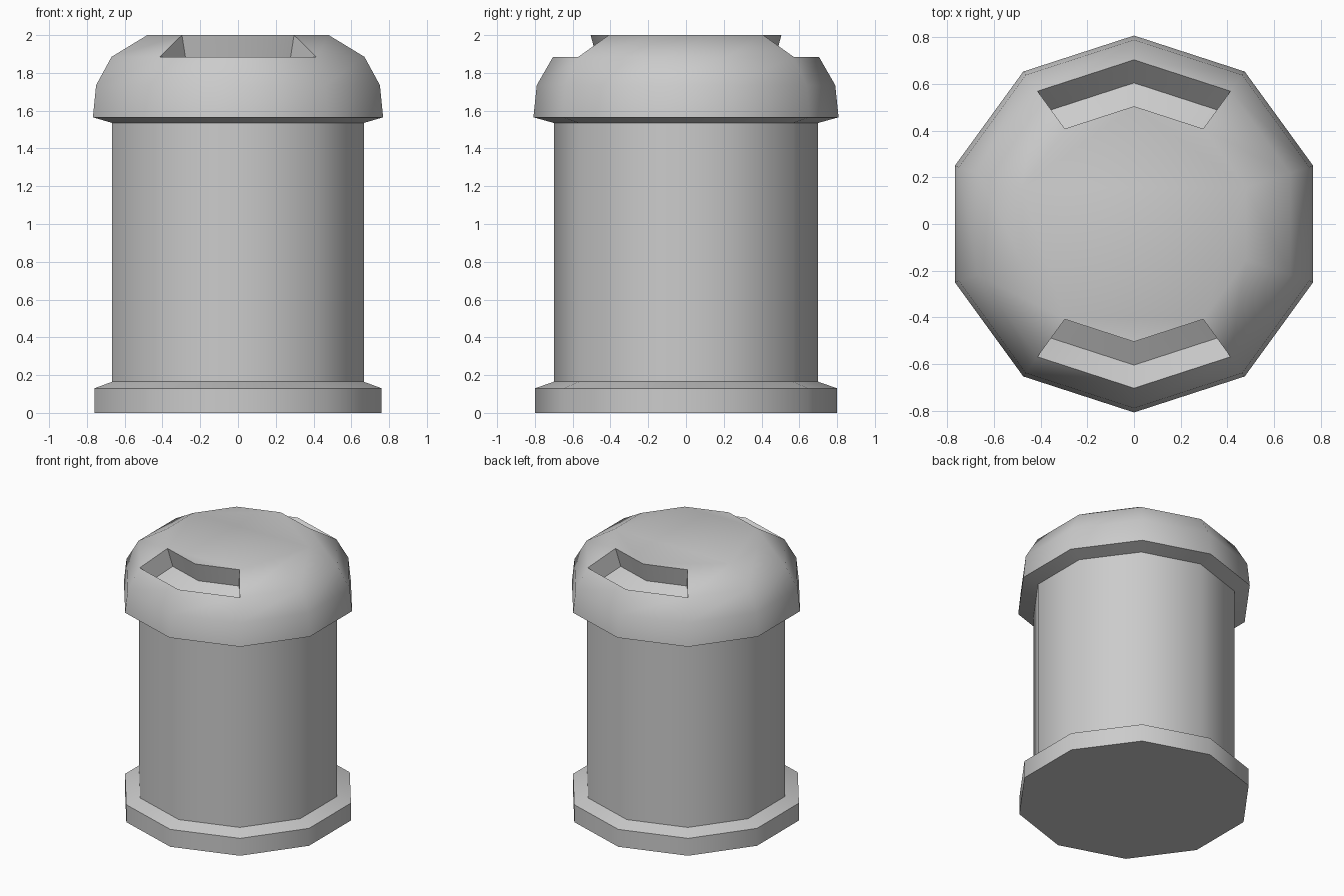
import bpy, bmesh
from math import radians, sin, cos

cube = bpy.data.objects.get("Cube")
if cube:
    bpy.data.objects.remove(cube, do_unlink=True)

SIDES = 10

grey = bpy.data.materials.new("plain_grey")
grey.use_nodes = True
colour = (0.6, 0.6, 0.6, 1)
grey.diffuse_color = colour
grey.node_tree.nodes["Principled BSDF"].inputs["Base Color"].default_value = colour


def corner(bm, k, radius, z):
    """Vertex of the ten-sided outline; corner 0 points to the front."""
    a = radians(-90 + 360 * k / SIDES)
    return bm.verts.new((radius * cos(a), radius * sin(a), z))


def lathe(bm, profile):
    """Stack ten-sided rings and return rings plus rows of side faces."""
    rings = [[corner(bm, k, r, z) for k in range(SIDES)] for r, z in profile]
    rows = []
    for low, high in zip(rings, rings[1:]):
        rows.append([bm.faces.new((low[k], low[(k + 1) % SIDES],
                                   high[(k + 1) % SIDES], high[k]))
                     for k in range(SIDES)])
    return rings, rows


def finish(bm, name):
    bm.normal_update()
    mesh = bpy.data.meshes.new(name)
    bm.to_mesh(mesh)
    bm.free()
    mesh.materials.append(grey)
    obj = bpy.data.objects.new(name, mesh)
    bpy.context.collection.objects.link(obj)
    bpy.ops.object.select_all(action='DESELECT')
    obj.select_set(True)
    bpy.context.view_layer.objects.active = obj
    bpy.ops.object.shade_smooth_by_angle(angle=radians(45))


def cut_slot(bm, outer, inner, row, middle):
    """Sink the two faces beside a middle corner into a bent grip slot."""
    ks = [(middle + d) % SIDES for d in (-1, 0, 1)]
    floor_out = [corner(bm, k, 0.605, 1.785) for k in ks]
    floor_in = [corner(bm, k, 0.467, 1.86) for k in ks]
    bmesh.ops.delete(bm, geom=[row[ks[0]], row[ks[1]]], context='FACES_ONLY')
    rim_out = [outer[k] for k in ks]
    rim_in = [inner[k] for k in ks]
    for i in (0, 1):
        j = i + 1
        bm.faces.new((floor_out[i], floor_out[j], floor_in[j], floor_in[i]))
        bm.faces.new((rim_out[i], rim_out[j], floor_out[j], floor_out[i]))
        bm.faces.new((floor_in[i], floor_in[j], rim_in[j], rim_in[i]))
    bm.faces.new((rim_out[0], floor_out[0], floor_in[0], rim_in[0]))
    bm.faces.new((floor_out[2], rim_out[2], rim_in[2], floor_in[2]))


# Base flange
bm = bmesh.new()
rings, rows = lathe(bm, [(0.8, 0), (0.8, 0.13), (0.7, 0.165)])
bm.faces.new(rings[0][::-1])
finish(bm, "base_flange")

# Barrel
bm = bmesh.new()
lathe(bm, [(0.7, 0.165), (0.7, 1.535)])
finish(bm, "barrel")

# Domed cap with a grip slot at the front and the back
bm = bmesh.new()
rings, rows = lathe(bm, [(0.7, 1.535), (0.808, 1.565), (0.79, 1.735),
                         (0.704, 1.885), (0.505, 2.0)])
bm.faces.new(rings[-1])
for middle in (0, SIDES // 2):
    cut_slot(bm, rings[3], rings[4], rows[3], middle)
finish(bm, "cap")
